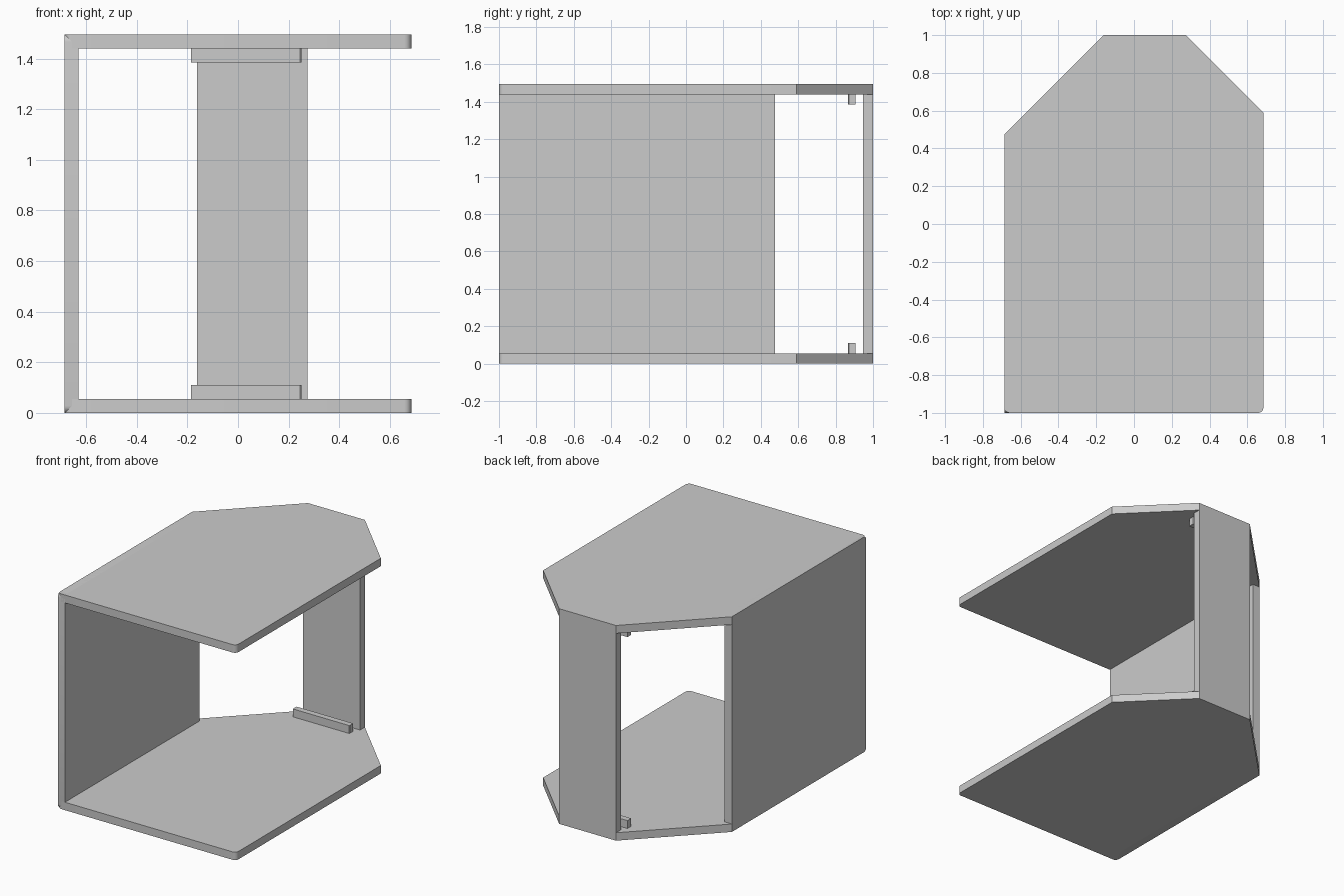
import bpy
import bmesh
from math import cos, sin, pi, radians
from mathutils import Matrix, Vector

cube = bpy.data.objects.get("Cube")
if cube:
    bpy.data.objects.remove(cube, do_unlink=True)

grey = bpy.data.materials.new("plain_grey")
grey.use_nodes = True
COLOUR = (0.6, 0.6, 0.6, 1)
grey.diffuse_color = COLOUR
grey.node_tree.nodes["Principled BSDF"].inputs["Base Color"].default_value = COLOUR

X, T, H, R = 0.685, 0.055, 1.495, 0.028   # half width, thickness, height, corner radius


def arc(cx, cy, start):
    """Points of a quarter circle, counter-clockwise."""
    return [(cx + R * cos(start + i * pi / 12), cy + R * sin(start + i * pi / 12))
            for i in range(7)]


def prism(name, outline, low, high, along_x=False):
    """Extrude an outline (x, y) along z, or (y, z) along x."""
    bm = bmesh.new()
    face = bm.faces.new([bm.verts.new((a, b, low)) for a, b in outline])
    new = bmesh.ops.extrude_face_region(bm, geom=[face])["geom"]
    bmesh.ops.translate(bm, vec=Vector((0, 0, high - low)),
                        verts=[v for v in new if isinstance(v, bmesh.types.BMVert)])
    if along_x:
        turn = Matrix(((0, 0, 1), (1, 0, 0), (0, 1, 0)))
        bmesh.ops.transform(bm, matrix=turn.to_4x4(), verts=bm.verts)
    bmesh.ops.recalc_face_normals(bm, faces=bm.faces)
    mesh = bpy.data.meshes.new(name)
    bm.to_mesh(mesh)
    bm.free()
    mesh.materials.append(grey)
    obj = bpy.data.objects.new(name, mesh)
    bpy.context.collection.objects.link(obj)
    bpy.ops.object.select_all(action='DESELECT')
    obj.select_set(True)
    bpy.context.view_layer.objects.active = obj
    bpy.ops.object.shade_smooth_by_angle(angle=radians(30))
    return obj


# Top and bottom plates: rounded front corners, cut-off back corners
plate = (arc(-X + R, -1 + R, pi) + arc(X - R, -1 + R, 1.5 * pi)
         + [(X, 0.59), (0.275, 1), (-0.162, 1), (-X, 0.475)])
prism("bottom_plate", plate, 0, T)
prism("top_plate", plate, H - T, H)

# Side wall with rounded front corners
wall = arc(-1 + R, R, pi) + [(0.475, 0), (0.475, H)] + arc(-1 + R, H - R, pi / 2)
prism("side_wall", wall, -X, -X + T, along_x=True)

# Back wall between the plates
prism("back_wall", [(-0.162, 0.947), (0.275, 0.947), (0.275, 1), (-0.162, 1)], T, H - T)

# Retaining bars in front of the back wall
bar = [(-0.185, 0.866), (0.245, 0.866), (0.25, 0.871), (0.25, 0.907), (-0.185, 0.907)]
prism("lower_bar", bar, T, 2 * T)
prism("upper_bar", bar, H - 2 * T, H - T)
